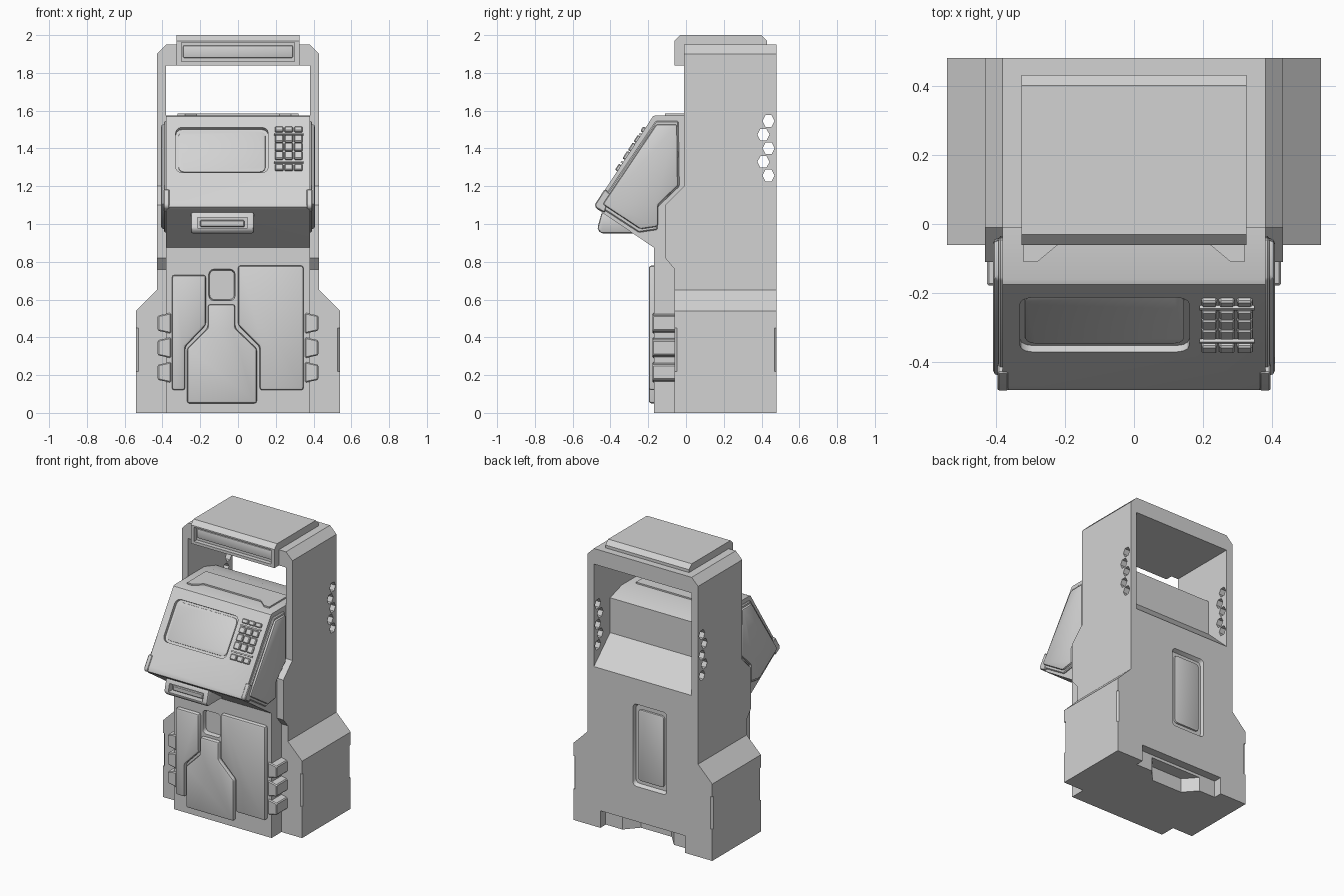
import bpy, bmesh, math
from mathutils import Matrix, Vector

if "Cube" in bpy.data.objects:
    bpy.data.objects.remove(bpy.data.objects["Cube"])

GREY = bpy.data.materials.new("painted_grey_metal")
GREY.diffuse_color = (0.65, 0.65, 0.65, 1)
GREY.use_nodes = True
GREY.node_tree.nodes["Principled BSDF"].inputs["Base Color"].default_value = GREY.diffuse_color


def frame(ox, ax, ay, az):
    m = Matrix((ax, ay, az)).transposed().to_4x4()
    m.translation = Vector(ox)
    return m


# Drawing planes: front (x,z), side (y,z), top (x,y) and the sloped console face
FRONT = frame((0, 0, 0), (1, 0, 0), (0, 0, 1), (0, -1, 0))
SIDE = frame((0, 0, 0), (0, 1, 0), (0, 0, 1), (1, 0, 0))
TOP = Matrix.Identity(4)
LOW, HIGH = Vector((0, -0.475, 1.11)), Vector((0, -0.175, 1.57))
UP = (HIGH - LOW).normalized()
SLOPE = frame(LOW, (1, 0, 0), UP, Vector((1, 0, 0)).cross(UP))


def s(z):
    """distance up the sloped face for a given height"""
    return (z - LOW.z) / UP.z


def rect(x0, x1, y0, y1):
    return [(x0, y0), (x1, y0), (x1, y1), (x0, y1)]


def rounded(x0, x1, y0, y1, r, n=3):
    out = []
    for cx, cy, a in ((x1 - r, y1 - r, 0), (x0 + r, y1 - r, 90), (x0 + r, y0 + r, 180), (x1 - r, y0 + r, 270)):
        for i in range(n + 1):
            t = math.radians(a + 90 * i / n)
            out.append((cx + r * math.cos(t), cy + r * math.sin(t)))
    return out


def apply_mod(ob, mod):
    bpy.context.view_layer.objects.active = ob
    bpy.ops.object.modifier_apply(modifier=mod.name)


def prism(name, pts, d0, d1, plane=FRONT, bevel=0, seg=2, taper=1.0):
    """extrude a 2D outline from depth d0 to d1, optionally tapering the far end"""
    bm = bmesh.new()
    cx = sum(p[0] for p in pts) / len(pts)
    cy = sum(p[1] for p in pts) / len(pts)
    a = [bm.verts.new((x, y, d0)) for x, y in pts]
    b = [bm.verts.new((cx + (x - cx) * taper, cy + (y - cy) * taper, d1)) for x, y in pts]
    bm.faces.new(a[::-1])
    bm.faces.new(b)
    n = len(pts)
    for i in range(n):
        j = (i + 1) % n
        bm.faces.new((a[i], a[j], b[j], b[i]))
    bm.transform(plane)
    bmesh.ops.recalc_face_normals(bm, faces=bm.faces)
    me = bpy.data.meshes.new(name)
    bm.to_mesh(me)
    bm.free()
    me.materials.append(GREY)
    ob = bpy.data.objects.new(name, me)
    bpy.context.collection.objects.link(ob)
    if bevel:
        m = ob.modifiers.new("bevel", 'BEVEL')
        m.width, m.segments, m.limit_method = bevel, seg, 'ANGLE'
        apply_mod(ob, m)
    return ob


def boolean(ob, tool, op='DIFFERENCE'):
    m = ob.modifiers.new("bool", 'BOOLEAN')
    m.operation, m.object, m.solver = op, tool, 'EXACT'
    apply_mod(ob, m)
    bpy.data.objects.remove(tool)


# Outer shell: front outline crossed with side outline
half = [(0.54, 0), (0.54, 0.54), (0.43, 0.65), (0.43, 1.9), (0.38, 1.95)]
shell = prism("outer_shell", half + [(-x, z) for x, z in reversed(half)], -0.48, 0.3)
boolean(shell, prism("cutter", [(-0.06, -0.1), (-0.06, 0.76), (-0.11, 0.82), (-0.11, 1.1), (-0.01, 1.2),
                                (-0.01, 2.1), (0.6, 2.1), (0.6, -0.1)], -0.7, 0.7, SIDE), 'INTERSECT')
# Upper opening with sloped rear sill
boolean(shell, prism("cutter", [(-0.3, 1.84), (-0.3, 1.575), (0.17, 1.575), (0.30, 1.535), (0.30, 1.29),
                                (0.48, 1.12), (0.6, 1.007), (0.6, 1.84)], -0.38, 0.38, SIDE))
# Hexagonal vent holes through both side walls
for i in range(5):
    cy, cz = (0.437, 0.410)[i % 2], 1.545 - i * 0.072
    hexa = [(cy + 0.032 * math.cos(k * math.pi / 3), cz + 0.036 * math.sin(k * math.pi / 3)) for k in range(6)]
    boolean(shell, prism("cutter", hexa, -0.7, 0.7, SIDE))
# Rear service panel recess, rear foot cut-out, and corner notches
boolean(shell, prism("cutter", rounded(-0.18, 0.07, 0.38, 0.93, 0.025), -0.455, -0.485, FRONT, taper=1.06))
prism("rear_service_panel", rounded(-0.155, 0.045, 0.405, 0.905, 0.02), -0.45, -0.468, FRONT, 0.005)
boolean(shell, prism("cutter", rect(-0.33, 0.33, -0.05, 0.12), -0.42, -0.6))
boolean(shell, prism("cutter", [(-0.2, 0.5), (-0.2, 0.42), (-0.12, 0.33), (0.12, 0.33), (0.2, 0.42), (0.2, 0.5)],
                     -0.05, 0.1, TOP))
for x in (-0.54, 0.54):
    for y in (-0.06, 0.48):
        r = 0.012
        boolean(shell, prism("cutter", [(x - r, y), (x, y - r), (x + r, y), (x, y + r)], 0.22, 0.45, TOP))

# Top cap with recessed sign
cap = prism("top_cap", [(-0.06, 1.84), (-0.005, 1.84), (-0.005, 1.94), (0.43, 1.94), (0.43, 1.97), (0.40, 2.0),
                        (-0.03, 2.0), (-0.06, 1.97)], -0.325, 0.325, SIDE)
boolean(cap, prism("cutter", rect(-0.3, 0.3, 1.86, 1.96), 0.03, 0.07))
prism("sign_panel", rect(-0.29, 0.29, 1.88, 1.945), 0.02, 0.042, FRONT, 0.005)

# Front cabinet and console housing
body = prism("console_body", [(-0.17, 0), (-0.17, 0.875), (-0.465, 1.075), (-0.48, 1.09), (-0.475, 1.11),
                              (-0.175, 1.57), (-0.16, 1.575), (-0.005, 1.575), (-0.005, 0)], -0.38, 0.38, SIDE)
boolean(body, prism("cutter", rounded(-0.33, 0.16, s(1.272), s(1.512), 0.035), -0.022, 0.02, SLOPE))
boolean(body, prism("cutter", rounded(-0.15, -0.02, 0.6, 0.755, 0.025), 0.14, 0.18, taper=1.1))
for sx in (-1, 1):  # chamfered lower front corners
    boolean(body, prism("cutter", [(sx * 0.4, -0.435), (sx * 0.355, -0.49), (sx * 0.4, -0.49)], 0.95, 1.2, TOP))
prism("screen", rounded(-0.315, 0.145, s(1.285), s(1.5), 0.03), -0.03, -0.017, SLOPE, 0.003)
top_half = [(0.32, 0.1), (0.32, -0.11), (0.28, -0.11), (0.22, -0.06)]
prism("housing_top_plate", top_half + [(-x, y) for x, y in reversed(top_half)], 1.56, 1.585, TOP)

# Keypad: five rows of three keys with divider bars
rows = [(1.485, 1.51), (1.43, 1.465), (1.385, 1.425), (1.34, 1.38), (1.28, 1.312)]
for z0, z1 in rows:
    for c in range(3):
        x = 0.195 + c * 0.051
        prism("keypad_key", rect(x, x + 0.045, s(z0), s(z1)), -0.005, 0.014, SLOPE, 0.005, 1)
for z in (1.325, 1.473):
    prism("keypad_bar", rect(0.19, 0.348, s(z - 0.004), s(z + 0.004)), -0.005, 0.01, SLOPE)

# Side cheeks of the console and lower corner guards
cheek = [(-0.16, 1.545), (-0.04, 1.545), (-0.035, 1.2), (-0.15, 1.09), (-0.15, 0.97), (-0.25, 0.955),
         (-0.465, 1.095)]
for sx in (-1, 1):
    prism("cheek_rim", cheek, sx * 0.37, sx * 0.392, SIDE, 0.006, 1)
    prism("cheek_panel", [(-0.135 + (y + 0.2) * 0.93 - 0.06, 1.25 + (z - 1.25) * 0.94) for y, z in cheek],
          sx * 0.375, sx * 0.407, SIDE, 0.012)
    prism("corner_guard", [(-0.478, 1.085), (-0.482, 1.105), (-0.43, 1.185), (-0.40, 1.16), (-0.43, 1.06)],
          sx * 0.362, sx * 0.395, SIDE, 0.005, 1)

# Dispenser tray under the console
tray = prism("dispenser_tray", [(-0.445, 1.065), (-0.47, 0.975), (-0.45, 0.95), (-0.27, 0.95), (-0.25, 1.0)],
             -0.25, 0.085, SIDE, 0.012)
boolean(tray, prism("cutter", rect(-0.215, 0.05, 0.98, 1.035), 0.42, 0.5))
prism("dispenser_flap", rect(-0.2, 0.035, 0.985, 1.02), 0.4, 0.44, FRONT, 0.005, 1)

# Raised door panels on the cabinet front
doors = {
    "left_door_panel": [(-0.35, 0.12), (-0.28, 0.12), (-0.28, 0.35), (-0.17, 0.465), (-0.17, 0.73), (-0.35, 0.73)],
    "right_door_panel": [(0.115, 0.12), (0.347, 0.12), (0.347, 0.78), (0.0, 0.78), (0.0, 0.465), (0.115, 0.35)],
    "centre_door_panel": [(-0.27, 0.05), (0.1, 0.05), (0.1, 0.34), (-0.015, 0.45), (-0.015, 0.575),
                          (-0.16, 0.575), (-0.16, 0.45), (-0.27, 0.34)],
}
for name, pts in doors.items():
    prism(name, pts, 0.15, 0.197, FRONT, 0.014)

# Tapered hinge blocks down both sides
for sx in (-1, 1):
    for z in (0.42, 0.29, 0.16):
        pts = [(sx * 0.355, z), (sx * 0.425, z + 0.015), (sx * 0.425, z + 0.095), (sx * 0.355, z + 0.11)]
        prism("hinge_block", pts, 0.05, 0.178, FRONT, 0.006, 1)

# Crisp edges, soft bevels
bpy.ops.object.select_all(action='SELECT')
bpy.ops.object.shade_smooth_by_angle(angle=math.radians(30))
